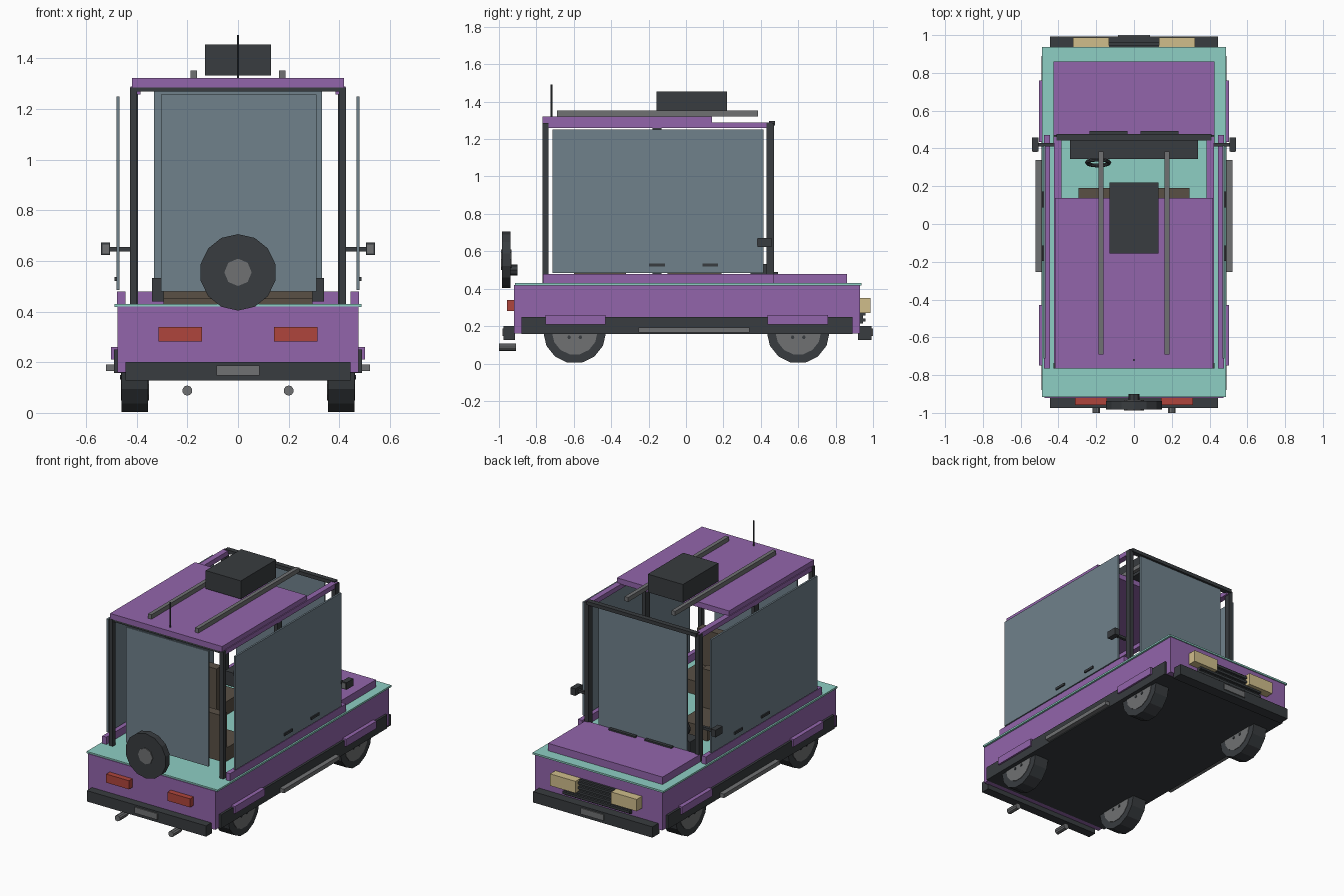
import bpy
from math import pi, radians

if "Cube" in bpy.data.objects:
    bpy.data.objects.remove(bpy.data.objects["Cube"])


def mat(name, r, g, b):
    m = bpy.data.materials.new(name)
    m.diffuse_color = (r, g, b, 1)
    m.use_nodes = True
    m.node_tree.nodes["Principled BSDF"].inputs["Base Color"].default_value = m.diffuse_color
    return m


PURPLE = mat("purple", .29, .13, .41)
TEAL = mat("teal", .27, .62, .55)
DARK = mat("dark", .04, .045, .05)
GLASS = mat("glass", .16, .22, .26)
RED = mat("red", .43, .06, .045)
TAN = mat("tan", .63, .51, .26)
BROWN = mat("brown", .10, .08, .06)
GREY = mat("grey", .16, .165, .17)


def box(name, m, x, y, z):
    """Box from (min, max) ranges."""
    bpy.ops.mesh.primitive_cube_add(size=1, location=[(a + b) / 2 for a, b in (x, y, z)])
    o = bpy.context.object
    o.scale = [b - a for a, b in (x, y, z)]
    o.name = name
    o.data.materials.append(m)
    bpy.ops.object.transform_apply(location=False, rotation=False, scale=True)
    return o


def pair(name, m, x, y, z):
    """Box and its mirror image across x = 0."""
    box(name + "_right", m, x, y, z)
    box(name + "_left", m, (-x[1], -x[0]), y, z)


def cyl(name, m, r, depth, loc, axis="Z", n=14):
    rot = {"X": (0, pi / 2, 0), "Y": (pi / 2, 0, 0), "Z": (0, 0, 0)}[axis]
    bpy.ops.mesh.primitive_cylinder_add(vertices=n, radius=r, depth=depth, location=loc, rotation=rot)
    o = bpy.context.object
    o.name = name
    o.data.materials.append(m)
    return o


# Lower body, trim deck, chassis and hood
box("body", PURPLE, (-.475, .475), (-.92, .93), (.16, .42))
box("deck_trim", TEAL, (-.488, .488), (-.915, .937), (.418, .43))
box("chassis", DARK, (-.49, .49), (-.88, .89), (.158, .25))
box("hood", PURPLE, (-.427, .427), (.46, .86), (.43, .48))
pair("side_sill", PURPLE, (.445, .477), (-.765, .47), (.43, .48))

# Fender flares and side steps
for end, y in (("rear", (-.75, -.43)), ("front", (.435, .76))):
    pair(end + "_flare", PURPLE, (.47, .502), y, (.21, .26))
pair("side_step", GREY, (.485, .522), (-.255, .34), (.165, .192))

# Bumpers, plates and exhausts
box("rear_bumper", DARK, (-.445, .445), (-.975, -.915), (.127, .2))
box("front_bumper", DARK, (-.445, .445), (.92, .993), (.127, .2))
box("rear_plate", GREY, (-.085, .085), (-.982, -.97), (.147, .188))
box("front_plate", GREY, (-.085, .085), (.988, 1.0), (.147, .188))
for x in (-.2, .2):
    cyl("exhaust", GREY, .02, .09, (x, -.955, .088), "Y", 10)

# Lights and grille slats
pair("tail_light", RED, (.143, .313), (-.957, -.915), (.282, .34))
pair("headlight", TAN, (.133, .323), (.925, .987), (.27, .35))
box("grille", DARK, (-.25, .25), (.925, .945), (.215, .35))
for i in range(4):
    z = .225 + i * .032
    box("grille_slat", DARK, (-.25, .25), (.94, .96), (z, z + .016))

# Wheels with hubs and lug nuts
for side in (-1, 1):
    for y in (-.595, .6):
        cyl("tire", DARK, .168, .105, (side * .407, y, .168), "X")
        cyl("wheel_hub", GREY, .122, .112, (side * .407, y, .168), "X")
        for dy in (-.03, .03):
            cyl("lug_nut", DARK, .01, .12, (side * .407, y + dy, .14), "X", 6)

# Spare wheel
cyl("spare_tire", DARK, .151, .045, (0, -.96, .555), "Y")
cyl("spare_hub", GREY, .054, .056, (0, -.96, .555), "Y", 8)
cyl("spare_mount", DARK, .03, .06, (0, -.93, .5), "Y", 8)

# Cabin pillars and top frame
for name, y in (("rear_pillar", (-.766, -.736)), ("front_pillar", (.43, .47))):
    pair(name, DARK, (.398, .427), y, (.425, 1.285))
pair("middle_pillar", DARK, (.395, .42), (-.18, -.132), (.43, 1.285))
box("rear_top_bar", DARK, (-.41, .41), (-.762, -.737), (1.27, 1.286))
box("front_top_bar", DARK, (-.41, .41), (.443, .477), (1.272, 1.296))
pair("roof_rail", PURPLE, (.385, .424), (-.735, .46), (1.258, 1.29))

# Window panels and door handles
box("rear_window", GLASS, (-.305, .31), (-.757, -.745), (.48, 1.257))
box("windshield", GLASS, (-.331, .331), (.45, .462), (.47, 1.273))
pair("side_window", GLASS, (.468, .48), (-.713, .415), (.485, 1.25))
for y in (-.155, .13):
    pair("door_handle", DARK, (.476, .488), (y - .042, y + .042), (.52, .536))
pair("wiper", DARK, (.035, .235), (.47, .492), (.478, .49))

# Roof, rack and cargo box, antenna
box("roof", PURPLE, (-.418, .418), (-.766, .138), (1.286, 1.322))
pair("rack_bar", GREY, (.162, .188), (-.69, .385), (1.322, 1.352))
box("cargo_box", DARK, (-.131, .131), (-.157, .22), (1.333, 1.455))
cyl("antenna", DARK, .005, .17, (0, -.72, 1.407), n=6)

# Side mirrors
pair("mirror_arm", DARK, (.42, .51), (.41, .43), (.637, .655))
pair("mirror", DARK, (.505, .541), (.383, .457), (.624, .672))
pair("mirror_face", GREY, (.51, .536), (.38, .39), (.63, .666))

# Interior: seats, bench, dashboard, steering wheel
pair("seat_base", BROWN, (.09, .293), (-.05, .19), (.43, .52))
pair("seat_back", BROWN, (.09, .293), (-.1, -.04), (.45, .78))
box("bench_base", BROWN, (-.295, .295), (-.55, -.32), (.43, .52))
box("bench_back", BROWN, (-.295, .295), (-.6, -.54), (.45, .76))
box("dashboard", DARK, (-.34, .34), (.345, .442), (.44, .533))
bpy.ops.mesh.primitive_torus_add(major_segments=14, minor_segments=6, major_radius=.06, minor_radius=.01,
                                 location=(-.19, .325, .56), rotation=(radians(75), 0, 0))
bpy.context.object.name = "steering_wheel"
bpy.context.object.data.materials.append(DARK)
